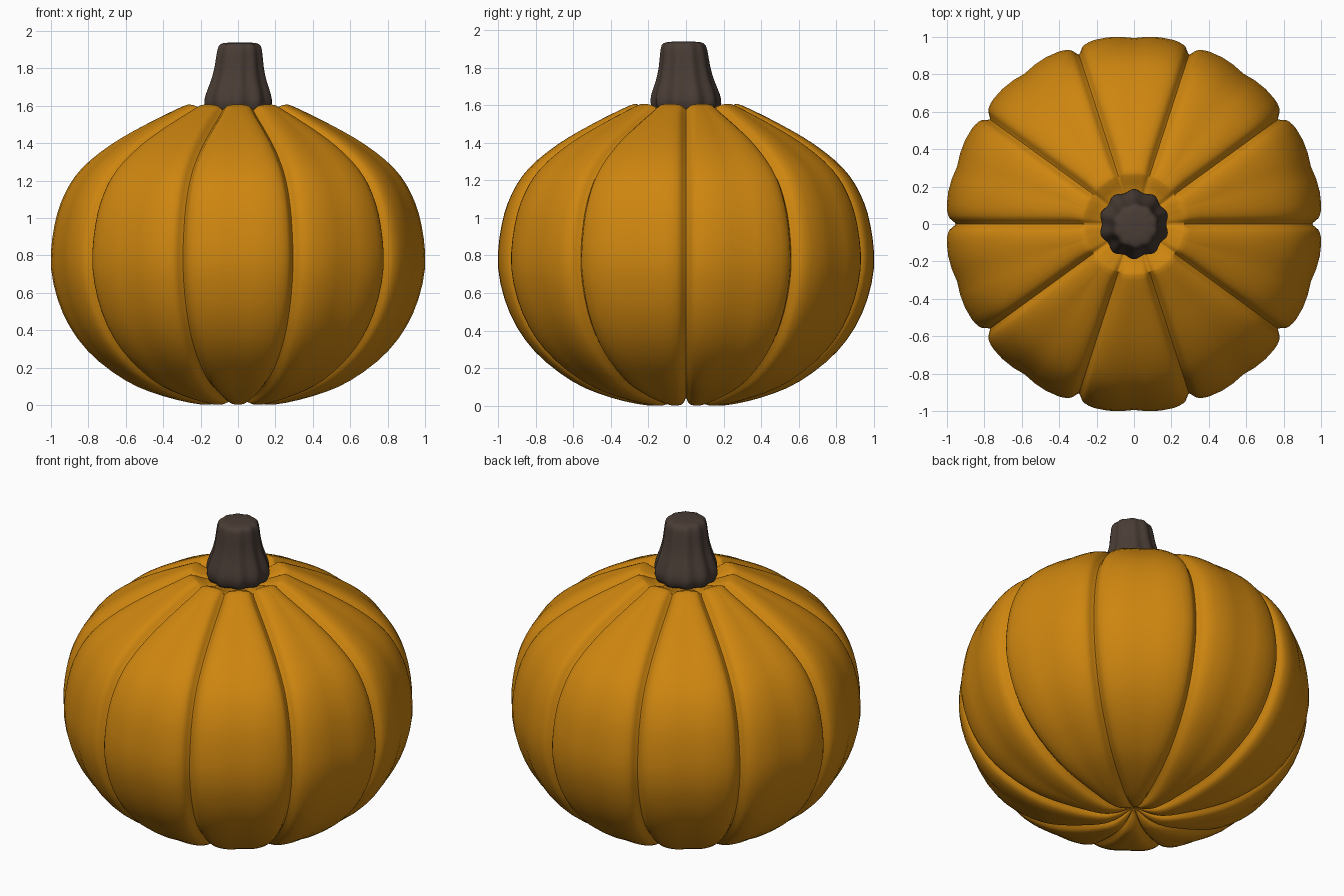
import bpy
from math import pi, sin, cos, radians, hypot

if "Cube" in bpy.data.objects:
    bpy.data.objects.remove(bpy.data.objects["Cube"])

RIBS = 10
HALF = pi / RIBS


def smooth_profile(pts, steps):
    """Catmull-Rom curve through (radius, z) points."""
    out = []
    for i in range(len(pts) - 1):
        a, b = pts[max(i - 1, 0)], pts[i]
        c, d = pts[i + 1], pts[min(i + 2, len(pts) - 1)]
        for k in range(steps):
            t = k / steps
            out.append(tuple(0.5 * (2 * q + (r - p) * t + (2 * p - 5 * q + 4 * r - s) * t * t
                                    + (3 * q - p - 3 * r + s) * t ** 3)
                             for p, q, r, s in zip(a, b, c, d)))
    return out + [pts[-1]]


def skin(name, rings, bottom, top, color, angle):
    """Join closed rings into one capped surface."""
    n = len(rings[0])
    verts = [v for ring in rings for v in ring] + [bottom, top]
    lo, hi = len(verts) - 2, len(verts) - 1
    last = (len(rings) - 1) * n
    faces = []
    for j in range(n):
        k = (j + 1) % n
        faces += [(i * n + j, i * n + k, (i + 1) * n + k, (i + 1) * n + j)
                  for i in range(len(rings) - 1)]
        faces += [(lo, k, j), (hi, last + j, last + k)]
    mesh = bpy.data.meshes.new(name)
    mesh.from_pydata(verts, [], faces)
    obj = bpy.data.objects.new(name, mesh)
    bpy.context.collection.objects.link(obj)
    mat = bpy.data.materials.new(name + "_color")
    mat.diffuse_color = color
    mat.use_nodes = True
    mat.node_tree.nodes["Principled BSDF"].inputs["Base Color"].default_value = mat.diffuse_color
    mesh.materials.append(mat)
    bpy.ops.object.select_all(action='DESELECT')
    obj.select_set(True)
    bpy.context.view_layer.objects.active = obj
    bpy.ops.object.shade_smooth_by_angle(angle=radians(angle))
    return obj


def groove(t):
    """Groove shape: narrow cut plus softly rounded rib shoulder."""
    cut = (1 + cos(pi * min(1, t / 0.4))) / 2
    return 0.5 * cut + 0.5 * (1 - min(1, t)) ** 2


# Ribbed body: grooves pressed in along the profile normal
profile = smooth_profile([
    (0.03, 0.055), (0.10, 0.018), (0.20, 0.002), (0.40, 0.045), (0.60, 0.13), (0.80, 0.29),
    (0.93, 0.49), (0.993, 0.73), (0.975, 0.96), (0.92, 1.13), (0.83, 1.265), (0.68, 1.39),
    (0.50, 1.497), (0.30, 1.597), (0.25, 1.60), (0.19, 1.575), (0.08, 1.555)], 3)
rings = []
for i, (r, z) in enumerate(profile):
    r0, z0 = profile[max(i - 1, 0)]
    r1, z1 = profile[min(i + 1, len(profile) - 1)]
    length = hypot(r1 - r0, z1 - z0)
    nr, nz = (z1 - z0) / length, -(r1 - r0) / length
    width = min(HALF * 0.9, 0.10 / r)
    depth = 0.042 * min(1, r / 0.16)
    if z > 1:  # grooves fade out around the stem
        depth *= max(0.25, min(1, (r - 0.16) / 0.16))
    half = [width * f for f in (0, 0.1, 0.2, 0.3, 0.45, 0.7, 1)]
    half += [width + (HALF - width) * f for f in (0.33, 0.67)]
    offsets = half + [HALF] + [2 * HALF - a for a in reversed(half[1:])]
    ring = []
    for rib in range(RIBS):
        for a in offsets:
            near = min(a, 2 * HALF - a)
            push = -depth * groove(near / width)
            bulge = 1 + 0.014 * sin(pi * near / HALF)
            rad = r * bulge + nr * push
            ang = rib * 2 * HALF + a
            ring.append((rad * cos(ang), rad * sin(ang), z + nz * push))
    rings.append(ring)
skin("pumpkin_body", rings, (0, 0, 0.06), (0, 0, 1.55), (0.62, 0.238, 0.005, 1), 60)

# Fluted stem, leaning slightly as it rises
stem = smooth_profile([(0.165, 1.57), (0.18, 1.61), (0.174, 1.66), (0.150, 1.73),
                       (0.133, 1.80), (0.124, 1.87), (0.114, 1.918), (0.09, 1.934),
                       (0.04, 1.938)], 2)
rings = []
for r, z in stem:
    lean = max(0, (z - 1.6) / 0.34)
    flute = 0.045 * (1 - 0.4 * lean)
    ring = []
    for j in range(80):
        a = 2 * pi * j / 80
        rad = r * (1 + flute * cos(RIBS * (a - pi / 2)))
        ring.append((rad * cos(a) + 0.01 * lean, rad * sin(a) - 0.013 * lean, z))
    rings.append(ring)
skin("stem", rings, (0, 0, 1.56), (0.01, -0.013, 1.938), (0.068, 0.046, 0.036, 1), 70)
